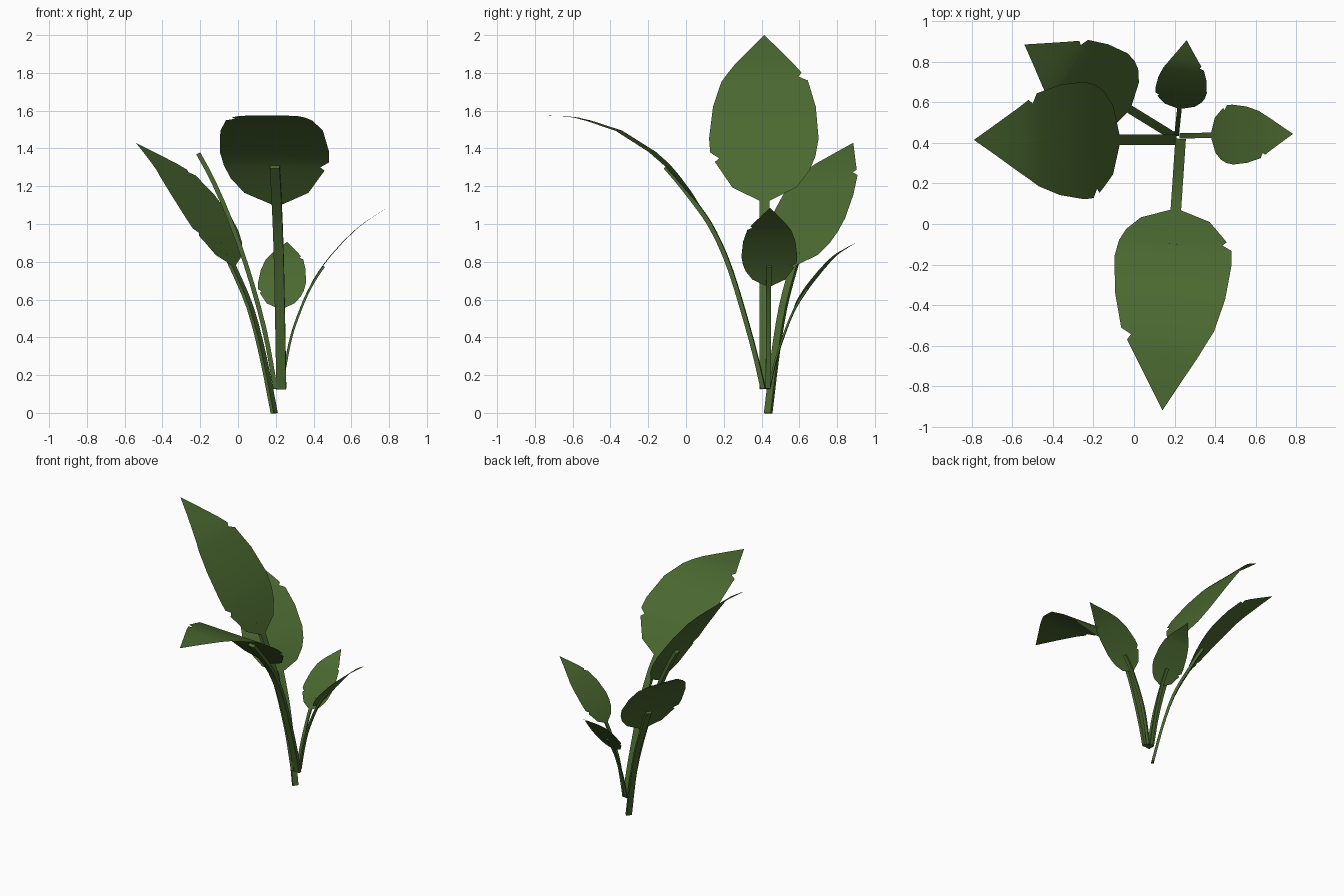
import bpy, bmesh
from mathutils import Vector

if "Cube" in bpy.data.objects:
    bpy.data.objects.remove(bpy.data.objects["Cube"])

green = bpy.data.materials.new("leaf_green")
green.diffuse_color = (0.07, 0.14, 0.03, 1)
green.use_nodes = True
green.node_tree.nodes["Principled BSDF"].inputs["Base Color"].default_value = green.diffuse_color

# Half widths along the blade (fraction of length, width), with torn notches
LEFT = [(0, .02), (.07, .17), (.2, .262), (.22, .24), (.25, .287), (.325, .293),
        (.505, .272), (.65, .228), (.77, .155), (.88, .08), (1, 0)]
RIGHT = [(0, .02), (.07, .17), (.155, .238), (.23, .27), (.325, .287), (.505, .272),
         (.66, .23), (.685, .18), (.71, .197), (1, 0)]


def lerp_table(table, t):
    for (a, u), (b, v) in zip(table, table[1:]):
        if t <= b:
            return u + (v - u) * (t - a) / (b - a)
    return table[-1][1]


def smooth(points, n=6):
    # Catmull-Rom curve through the (reach, height) points
    p = [Vector(q) for q in points]
    p = [2 * p[0] - p[1]] + p + [2 * p[-1] - p[-2]]
    out = []
    for a, b, c, d in zip(p, p[1:], p[2:], p[3:]):
        for k in range(n):
            t = k / n
            out.append(.5 * (2 * b + (c - a) * t + (2 * a - 5 * b + 4 * c - d) * t * t
                             + (3 * b - a - 3 * c + d) * t ** 3))
    return out + [p[-2]]


def at_fraction(curve, t):
    lengths = [(b - a).length for a, b in zip(curve, curve[1:])]
    goal = t * sum(lengths)
    for a, b, l in zip(curve, curve[1:], lengths):
        if goal <= l:
            return a.lerp(b, goal / l)
        goal -= l
    return curve[-1]


def finish(bm, name):
    me = bpy.data.meshes.new(name)
    bm.to_mesh(me)
    bm.free()
    for f in me.polygons:
        f.use_smooth = True
    me.materials.append(green)
    ob = bpy.data.objects.new(name, me)
    bpy.context.collection.objects.link(ob)
    bpy.context.view_layer.objects.active = ob
    ob.select_set(True)
    bpy.ops.object.shade_smooth_by_angle()
    ob.select_set(False)


def plant_leaf(name, root, tip, size, stem, blade):
    origin = Vector((*root, 0))
    out = (Vector((*tip, 0)) - origin).normalized()
    side = out.cross(Vector((0, 0, 1)))

    def place(p, s=0):
        return origin + out * p[0] + side * s + Vector((0, 0, p[1]))

    curve = smooth(stem + blade)
    cut = (len(stem)) * 6
    # blade: left edge, midrib, right edge
    bm = bmesh.new()
    rows = []
    for t in sorted({t for t, _ in LEFT + RIGHT}):
        p = at_fraction(curve[cut:], t)
        offs = (-lerp_table(LEFT, t) * size, 0, lerp_table(RIGHT, t) * size)
        rows.append([bm.verts.new(place(p, s)) for s in offs])
    for a, b in zip(rows, rows[1:]):
        for k in (0, 1):
            bm.faces.new((a[k], a[k + 1], b[k + 1], b[k]))
    bmesh.ops.remove_doubles(bm, verts=bm.verts, dist=1e-5)
    finish(bm, name + "_blade")
    # stem: flat rectangular stalk running a little way under the blade
    bm = bmesh.new()
    path = curve[:cut + 7:2]
    w, h = .026 * size, .024 * size
    rings = []
    for i, p in enumerate(path):
        tan = (path[min(i + 1, len(path) - 1)] - path[max(i - 1, 0)]).normalized()
        n = Vector((-tan[1], tan[0]))
        rings.append([bm.verts.new(place(p + n * d, s)) for s, d in
                      ((-w, 0), (w, 0), (w, -h), (-w, -h))])
    for a, b in zip(rings, rings[1:]):
        for k in range(4):
            j = (k + 1) % 4
            bm.faces.new((a[k], a[j], b[j], b[k]))
    bm.faces.new(rings[0])
    bm.faces.new(rings[-1][::-1])
    bmesh.ops.recalc_face_normals(bm, faces=bm.faces)
    finish(bm, name + "_stem")


# Each leaf: root and tip in plan, scale, then (reach, height) of stem and blade
plant_leaf("tall_leaf", (.21, .415), (-.79, .415), 1,
           [(0, .13), (.06, .45), (.16, .8)],
           [(.28, 1.12), (.41, 1.38), (.56, 1.6), (.74, 1.81), (1, 2)])
plant_leaf("front_leaf", (.23, .42), (.14, -.92), 1,
           [(0, .13), (.06, .38), (.17, .75), (.26, .96)],
           [(.35, 1.1), (.52, 1.31), (.64, 1.41), (.79, 1.5), (.97, 1.555),
            (1.08, 1.572), (1.343, 1.575)])
plant_leaf("back_leaf", (.2, .43), (-.54, .885), .8,
           [(0, 0), (.07, .3), (.15, .56)],
           [(.26, .78), (.36, .955), (.49, 1.125), (.645, 1.285), (.87, 1.43)])
plant_leaf("small_right_leaf", (.225, .435), (.785, .445), .51,
           [(0, .13), (.025, .28), (.055, .42), (.105, .56)],
           [(.155, .67), (.225, .78), (.325, .9), (.435, 1), (.56, 1.085)])
plant_leaf("small_back_leaf", (.21, .435), (.26, .91), .44,
           [(0, .13), (.035, .28), (.085, .43)],
           [(.135, .55), (.205, .66), (.285, .76), (.365, .84), (.475, .905)])
